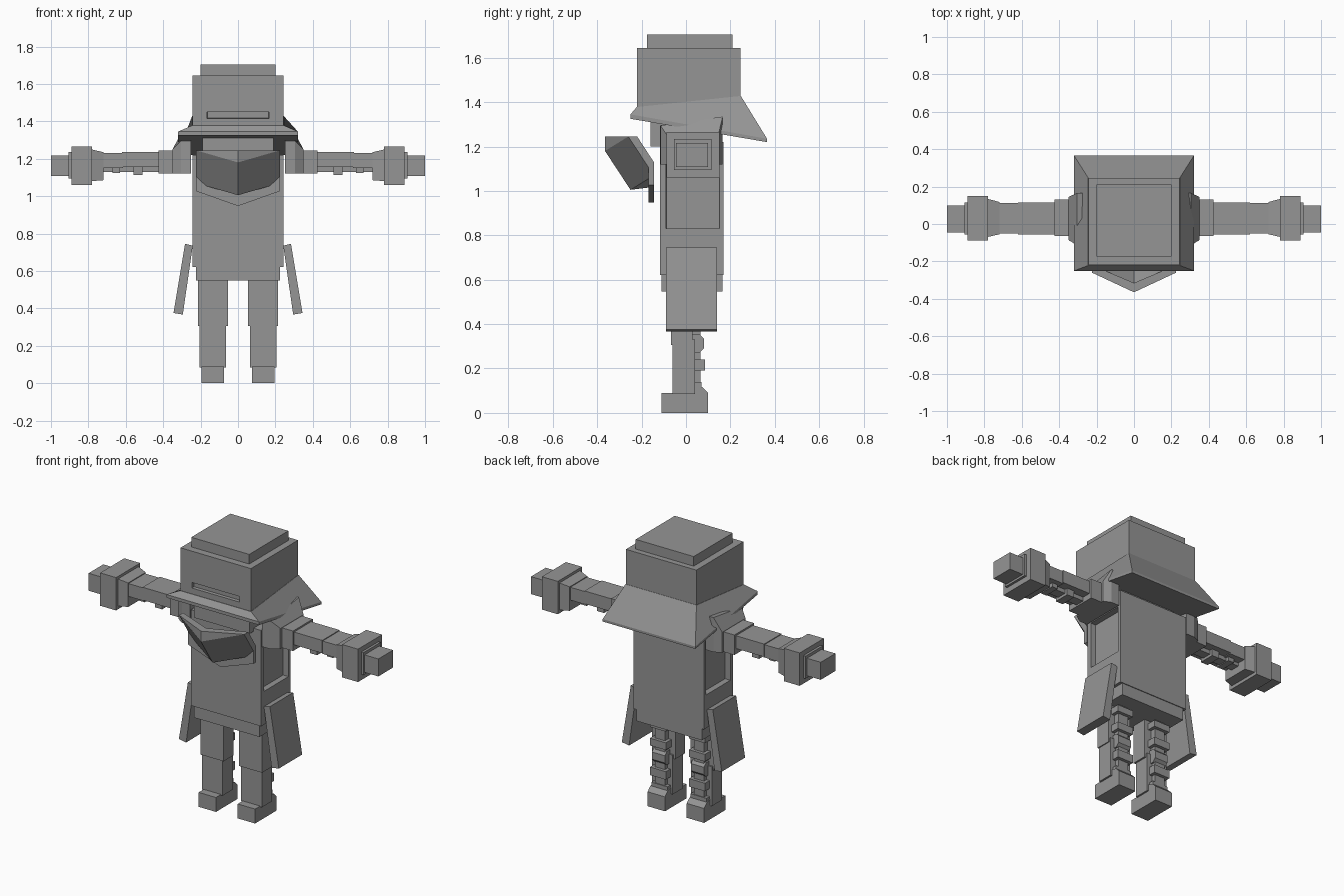
import bpy, bmesh, math
from mathutils import Vector

if "Cube" in bpy.data.objects:
    bpy.data.objects.remove(bpy.data.objects["Cube"])

grey = bpy.data.materials.new("plain_grey")
grey.diffuse_color = (0.3, 0.3, 0.3, 1)
grey.use_nodes = True
grey.node_tree.nodes["Principled BSDF"].inputs["Base Color"].default_value = grey.diffuse_color


def finish(name, bm):
    bmesh.ops.recalc_face_normals(bm, faces=bm.faces[:])
    me = bpy.data.meshes.new(name)
    bm.to_mesh(me)
    bm.free()
    me.materials.append(grey)
    ob = bpy.data.objects.new(name, me)
    bpy.context.collection.objects.link(ob)
    return ob


def loft(name, rings, mirror=False):
    """Skin a chain of equal-length point rings and cap both ends."""
    bm = bmesh.new()
    for s in ((1, -1) if mirror else (1,)):
        vs = [[bm.verts.new((s * p[0], p[1], p[2])) for p in r] for r in rings]
        n = len(vs[0])
        bm.faces.new(vs[0])
        bm.faces.new(vs[-1])
        for a, b in zip(vs, vs[1:]):
            for i in range(n):
                j = (i + 1) % n
                bm.faces.new((a[i], a[j], b[j], b[i]))
    return finish(name, bm)


def zrect(z, x, y0, y1, zb=None):
    """Rectangle across x and y; zb sets a different height at the back."""
    zb = z if zb is None else zb
    return [(-x, y0, z), (x, y0, z), (x, y1, zb), (-x, y1, zb)]


def xrect(x, y0, y1, z0, z1):
    return [(x, y0, z0), (x, y1, z0), (x, y1, z1), (x, y0, z1)]


def box(name, x0, x1, y0, y1, z0, z1, mirror=False):
    return loft(name, [xrect(x0, y0, y1, z0, z1), xrect(x1, y0, y1, z0, z1)], mirror)


def recess(ob, normal, lo, hi, depth):
    """Sink a rectangle lo..hi into the face that points along normal."""
    bm = bmesh.new()
    bm.from_mesh(ob.data)
    normal = Vector(normal)
    f = max((f for f in bm.faces if f.normal.dot(normal) > 0.9),
            key=lambda f: f.calc_area())
    bmesh.ops.inset_region(bm, faces=[f], thickness=0.01)
    c = f.calc_center_median()
    for v in f.verts:
        for i in range(3):
            if abs(normal[i]) < 0.5:
                v.co[i] = hi[i] if v.co[i] > c[i] else lo[i]
    bmesh.ops.inset_region(bm, faces=[f], thickness=0.002, depth=-depth)
    bm.to_mesh(ob.data)
    bm.free()


# Head with eye slit, cap and flared brim
head = box("head", -0.243, 0.243, -0.22, 0.245, 1.37, 1.645)
recess(head, (0, -1, 0), (-0.165, 0, 1.415), (0.165, 0, 1.45), 0.02)
box("head_cap", -0.2, 0.2, -0.175, 0.21, 1.64, 1.705)
loft("brim", [zrect(1.325, 0.32, -0.25, 0.365, 1.22),
              zrect(1.345, 0.32, -0.25, 0.365, 1.235),
              zrect(1.378, 0.245, -0.222, 0.247, 1.428)])
box("neck", -0.19, 0.19, -0.16, 0.12, 1.2, 1.32)

# Pointed face guard: front skin and back skin, three columns each
bm = bmesh.new()
skins = []
for top, tip, low in (((-0.26, 1.245), (-0.365, 1.18), (-0.145, 1.07)),
                      ((-0.22, 1.245), (-0.315, 1.18), (-0.145, 1.13))):
    front = top[0] == -0.26
    bottom = (-0.25, 1.005) if front else (-0.17, 1.015)
    v = lambda x, p: bm.verts.new((x, p[0], p[1]))
    L, R = v(-0.225, top), v(0.225, top)
    T, B = v(0, (tip[0], 1.245)), v(0, tip)
    l, r, b = v(-0.225, low), v(0.225, low), v(0, bottom)
    for loop in ((L, T, B), (T, R, B), (L, B, b, l), (B, R, r, b)):
        bm.faces.new(loop)
    skins.append((L, T, R, r, b, l))
for i in range(6):
    j = (i + 1) % 6
    bm.faces.new((skins[0][i], skins[0][j], skins[1][j], skins[1][i]))
finish("face_guard", bm)

# Pointed plate below the face guard
outline = [(-0.225, 1.13), (-0.225, 1.027), (0, 0.947), (0.225, 1.027), (0.225, 1.13)]
loft("chest_plate", [[(x, y, z) for x, z in outline] for y in (-0.17, -0.145)])

# Torso with recessed sides
torso = box("torso", -0.243, 0.243, -0.118, 0.17, 0.622, 1.22)
for s in (1, -1):
    recess(torso, (s, 0, 0), (0, -0.09, 0.83), (0, 0.15, 1.12), 0.035)
box("hip_block", -0.225, 0.225, -0.11, 0.165, 0.548, 0.63)

# Hanging side plates
plate = [(0.242, 0.735), (0.283, 0.745), (0.345, 0.375), (0.295, 0.367)]
loft("side_plate", [[(x, y, z) for x, z in plate] for y in (-0.09, 0.14)], True)

# Shoulders
loft("shoulder_flare", [
    [(0.25, -0.118, 1.12), (0.25, 0.165, 1.12), (0.25, 0.165, 1.335), (0.25, -0.118, 1.295)],
    [(0.305, -0.115, 1.12), (0.305, 0.165, 1.12), (0.305, 0.165, 1.335), (0.305, -0.115, 1.295)],
    xrect(0.35, -0.085, 0.145, 1.12, 1.25)], True)
box("shoulder_block", 0.34, 0.425, -0.065, 0.13, 1.12, 1.245, True)

# Arms: upper arm, forearm, wrist, cuff and hand
box("upper_arm", 0.42, 0.62, -0.055, 0.115, 1.155, 1.235, True)
box("forearm", 0.615, 0.73, -0.052, 0.112, 1.15, 1.23, True)
loft("wrist", [xrect(0.72, -0.055, 0.118, 1.085, 1.235),
               xrect(0.785, -0.07, 0.135, 1.08, 1.25)], True)
box("cuff", 0.78, 0.89, -0.088, 0.15, 1.06, 1.265, True)
box("hand_base", 0.885, 0.905, -0.055, 0.115, 1.095, 1.235, True)
box("hand", 0.9, 1.0, -0.045, 0.1, 1.108, 1.217, True)
# Blocks under the arms
box("arm_rod", 0.42, 0.73, 0.0, 0.06, 1.13, 1.16, True)
box("arm_joint", 0.51, 0.56, -0.02, 0.08, 1.113, 1.16, True)
box("arm_joint_small", 0.63, 0.67, -0.02, 0.08, 1.125, 1.16, True)

# Legs: front armour
box("thigh", 0.053, 0.213, -0.067, 0.03, 0.305, 0.56, True)
box("shin", 0.064, 0.207, -0.06, 0.04, 0.085, 0.33, True)
# Legs: rear joints
box("leg_rod", 0.1, 0.17, 0.03, 0.065, 0.09, 0.56, True)
for z0, z1, d in ((0.1, 0.14, 0.07), (0.19, 0.24, 0.085), (0.375, 0.42, 0.085), (0.49, 0.53, 0.085)):
    box("leg_joint", 0.08, 0.19, 0.03, d, z0, z1, True)
knee = [(0.03, 0.27), (0.06, 0.27), (0.08, 0.29), (0.08, 0.335), (0.06, 0.355), (0.03, 0.355)]
loft("knee_joint", [[(x, y, z) for y, z in knee] for x in (0.09, 0.18)], True)
# Feet with sloped heel
foot = [(-0.11, 0), (0.1, 0), (0.1, 0.09), (0.075, 0.115), (0.04, 0.125), (0.04, 0.09), (-0.11, 0.09)]
loft("foot", [[(x, y, z) for y, z in foot] for x in (0.075, 0.195)], True)
